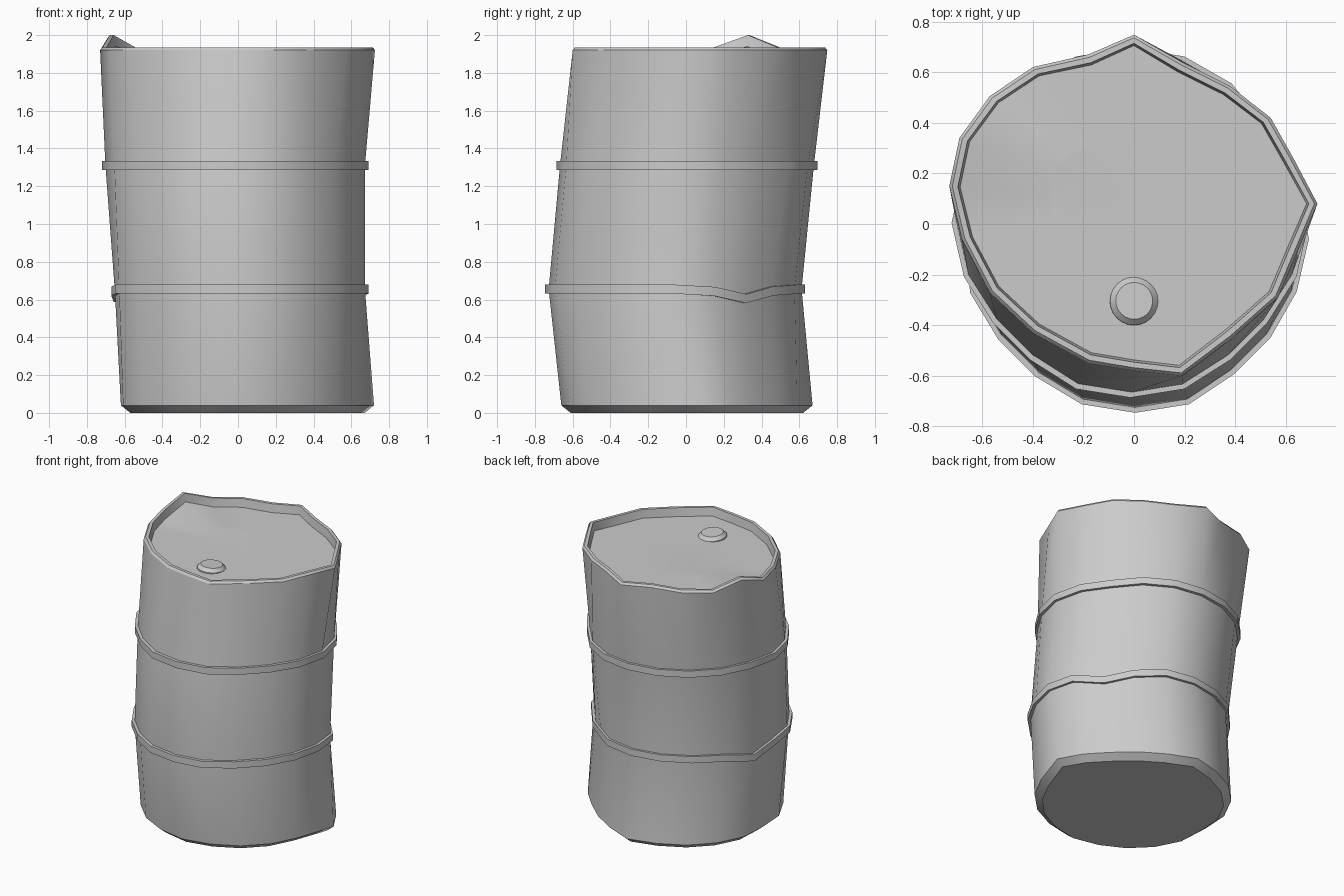
import bpy, bmesh, math
from mathutils import Vector

if "Cube" in bpy.data.objects:
    bpy.data.objects.remove(bpy.data.objects["Cube"])

N = 20  # sides; index 0 faces the front, counting towards +x


def circle(cx, cy, r, z, dents):
    """Loop of N points; dents maps index -> (radial shift, height shift)."""
    pts = []
    for i in range(N):
        a = math.tau * i / N - math.pi / 2
        dr, dz = dents.get(i, (0, 0))
        pts.append(Vector((cx + (r + dr) * math.cos(a), cy + (r + dr) * math.sin(a), z + dz)))
    return pts


def offset(loop, d, dz=0):
    """Grow or shrink a loop around its centre, with a height change."""
    c = sum(loop, Vector()) / len(loop)
    out = []
    for p in loop:
        v = Vector((p.x - c.x, p.y - c.y, 0))
        q = p + v.normalized() * d
        q.z += dz
        out.append(q)
    return out


def loft(name, loops, caps=True, closed=False):
    """Skin a stack of loops, capped or closed; smooth around, sharp at steps."""
    bm = bmesh.new()
    rows = [[bm.verts.new(p) for p in lp] for lp in loops]
    pairs = list(zip(rows, rows[1:]))
    if closed:
        pairs.append((rows[-1], rows[0]))
    for a, b in pairs:
        n = len(a)
        for i in range(n):
            j = (i + 1) % n
            bm.faces.new((a[i], a[j], b[j], b[i]))
    if caps:
        bm.faces.new(rows[0][::-1])
        bm.faces.new(rows[-1])
    bmesh.ops.recalc_face_normals(bm, faces=bm.faces)
    for f in bm.faces:
        f.smooth = True
    for row in rows:
        for a, b in zip(row, row[1:] + row[:1]):
            e = bm.edges.get((a, b))
            e.smooth = e.calc_face_angle(0) < math.radians(30)
    me = bpy.data.meshes.new(name)
    bm.to_mesh(me)
    bm.free()
    ob = bpy.data.objects.new(name, me)
    bpy.context.collection.objects.link(ob)
    return ob


# dented cross-sections from floor to rim
bottom = circle(0.01, 0, 0.65, 0.04, {0: (0.01, 0), 7: (-0.035, 0), 8: (-0.045, 0),
                                      9: (-0.03, 0), 10: (0.02, 0), 15: (-0.02, 0)})
bottom[5] = Vector((0.72, 0.07, 0.04))
bottom[6] = Vector((0.63, 0.23, 0.04))
lower = circle(0.005, -0.06, 0.667, 0.655,
               {2: (-0.025, 0), 3: (-0.025, 0), 4: (-0.015, 0), 6: (0, -0.012),
                7: (-0.04, -0.05), 8: (-0.04, -0.01), 10: (0.005, 0), 13: (-0.01, -0.01),
                14: (0.01, -0.045), 15: (-0.01, -0.01), 17: (-0.015, 0), 18: (-0.015, 0)})
upper = circle(-0.015, 0.005, 0.672, 1.31,
               {2: (-0.02, 0), 3: (-0.02, 0), 5: (0.015, 0), 7: (-0.03, 0), 8: (-0.01, 0),
                15: (0.015, 0), 17: (-0.02, 0), 18: (-0.02, 0)})
rim_xy = [(0, -.58), (.19, -.60), (.39, -.45), (.57, -.29), (.65, -.10), (.725, .08), (.63, .26),
          (.54, .42), (.38, .545), (.19, .64), (0, .748), (-.18, .67), (-.40, .62), (-.57, .505),
          (-.69, .34), (-.73, .15), (-.68, -.06), (-.57, -.27), (-.40, -.43), (-.18, -.55)]
rim = [Vector((x, y, 1.92 + (0.065 if i == 14 else 0))) for i, (x, y) in enumerate(rim_xy)]

# drum shell with rolled rim and recessed lid
lid_edge = offset(rim, -0.043, -0.045)
centre = Vector((0, 0.07, 1.875))
lid_inner = [centre.lerp(Vector((p.x, p.y, 1.875)), 0.5) for p in lid_edge]
loft("drum_body", [offset(bottom, -0.05, -0.04), bottom, lower, upper, rim,
                   offset(rim, -0.012, 0.015), offset(rim, -0.034, 0.015),
                   lid_edge, lid_inner])

# two raised hoops
for name, level in (("lower_hoop", lower), ("upper_hoop", upper)):
    loft(name, [offset(level, -0.015, -0.024), offset(level, 0.019, -0.024),
                offset(level, 0.019, 0.024), offset(level, -0.015, 0.024)],
         caps=False, closed=True)


# bung cap on the lid, slightly tilted into it
def disc(r, z):
    return [Vector((r * math.cos(math.tau * i / 24), r * math.sin(math.tau * i / 24), z))
            for i in range(24)]


bung = loft("bung_cap", [disc(0.095, -0.02), disc(0.095, 0.002), disc(0.073, 0.025)])
bung.location = (0, -0.305, 1.878)
bung.rotation_euler = (math.radians(-3), math.radians(2), 0)
